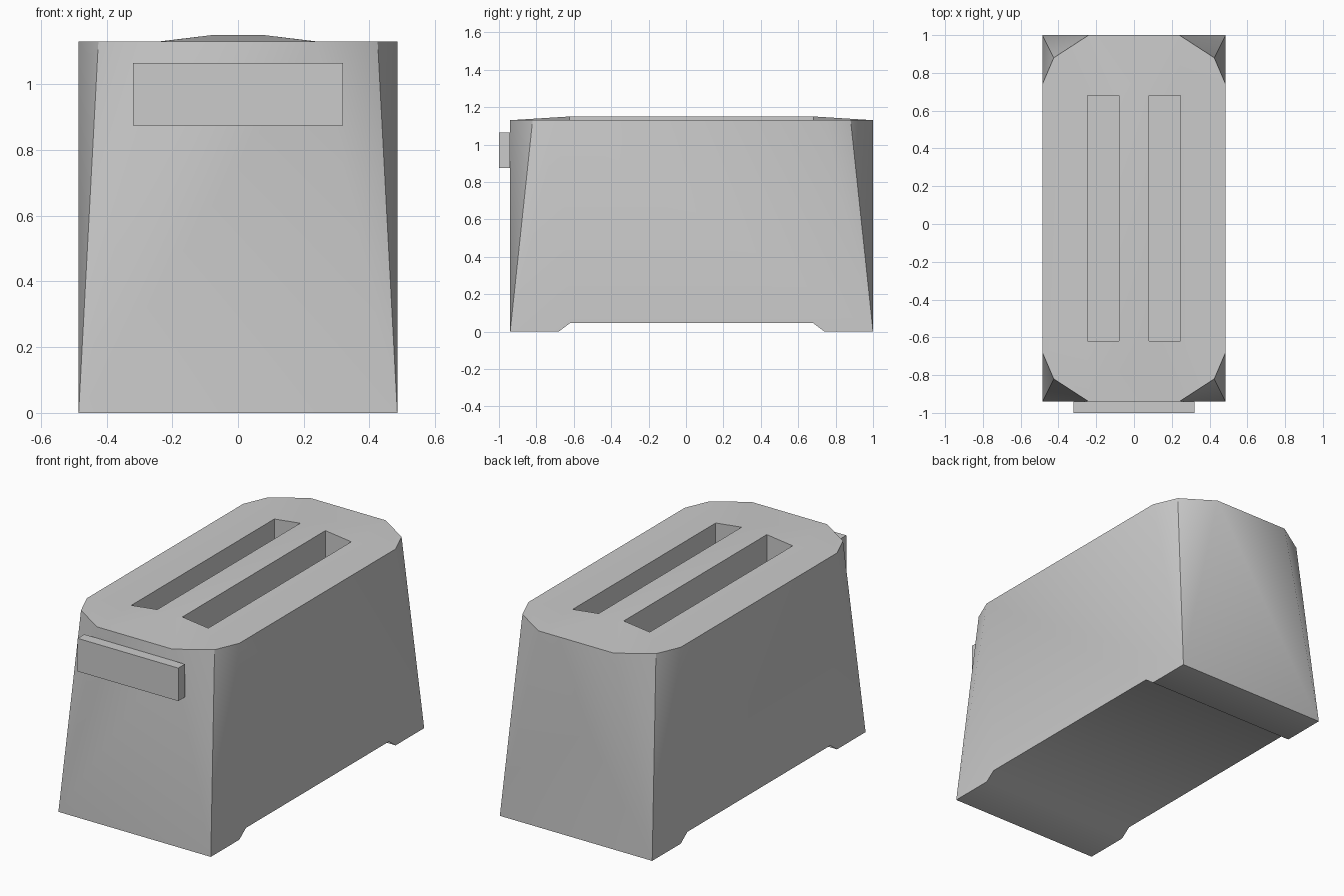
import bpy, bmesh, math

if "Cube" in bpy.data.objects:
    bpy.data.objects.remove(bpy.data.objects["Cube"])

HX, HY = 0.485, 0.97          # half width / half length of the body
TOP, CROWN = 1.13, 1.15       # shoulder height, height of the centre bar
SLOT_FLOOR = 0.45
FOOT = 0.045

# One quarter of the body (x >= 0, y >= 0)
P = {
    # bottom corner and foot profile (outer side / centre line)
    "A": (HX, HY, 0), "B": (0, HY, 0),
    "f0": (HX, 0.71, 0), "f1": (HX, 0.65, FOOT), "f2": (HX, 0, FOOT),
    "c0": (0, 0.71, 0), "c1": (0, 0.65, FOOT), "c2": (0, 0, FOOT),
    # top outline with the clipped corner
    "t0": (HX, 0, TOP), "t1": (HX, 0.71, TOP), "t2": (0.425, 0.85, TOP),
    "t3": (0.24, HY, TOP), "t4": (0, HY, TOP),
    # crowned centre bar and slot rim
    "m0": (0, 0, CROWN), "m1": (0, 0.65, CROWN),
    "i0": (0.08, 0, CROWN), "i1": (0.08, 0.65, CROWN),
    "o0": (0.245, 0, TOP), "o1": (0.245, 0.65, TOP),
    # slot floor
    "I0": (0.08, 0, SLOT_FLOOR), "I1": (0.08, 0.65, SLOT_FLOOR),
    "O0": (0.245, 0, SLOT_FLOOR), "O1": (0.245, 0.65, SLOT_FLOOR),
}
FACES = [
    "A t1 t0 f2 f1 f0", "A t2 t1", "A t3 t2", "A B t4 t3",      # walls, corner
    "m0 m1 i1 i0", "m1 t4 t3 i1", "i1 t3 o1", "o1 t3 t2 t1 t0 o0",  # top
    "i0 i1 I1 I0", "i1 o1 O1 I1", "o1 o0 O0 O1", "I0 I1 O1 O0",  # slot
    "A f0 c0 B", "f0 f1 c1 c0", "f1 f2 c2 c1",                  # underside
]


def finish(bm, name):
    mesh = bpy.data.meshes.new(name)
    bm.to_mesh(mesh)
    bm.free()
    obj = bpy.data.objects.new(name, mesh)
    bpy.context.collection.objects.link(obj)
    return obj


# Body: mirror the quarter four ways and weld
bm = bmesh.new()
for sx in (1, -1):
    for sy in (1, -1):
        v = {k: bm.verts.new((x * sx, y * sy, z)) for k, (x, y, z) in P.items()}
        for f in FACES:
            bm.faces.new([v[k] for k in f.split()])
bmesh.ops.remove_doubles(bm, verts=bm.verts[:], dist=1e-4)
bmesh.ops.recalc_face_normals(bm, faces=bm.faces[:])
bmesh.ops.dissolve_limit(bm, angle_limit=math.radians(0.5),
                         verts=bm.verts[:], edges=bm.edges[:])
bmesh.ops.recalc_face_normals(bm, faces=bm.faces[:])

# Soft shading, crisp on steep edges and on the corner crease
for f in bm.faces:
    f.smooth = True
for e in bm.edges:
    a, b = e.verts
    crease = (abs(a.co.z - b.co.z) > 1
              and any(abs(abs(q.co.x) - 0.425) < 1e-3 for q in (a, b)))
    e.smooth = e.calc_face_angle(0) < math.radians(42) and not crease
body = finish(bm, "toaster_body")
body.location.y = 0.03

# Lever plate on the front
bm = bmesh.new()
bmesh.ops.create_cube(bm, size=1)
bmesh.ops.scale(bm, vec=(0.64, 0.06, 0.19), verts=bm.verts[:])
lever = finish(bm, "lever_plate")
lever.location = (0, -0.97, 0.97)
